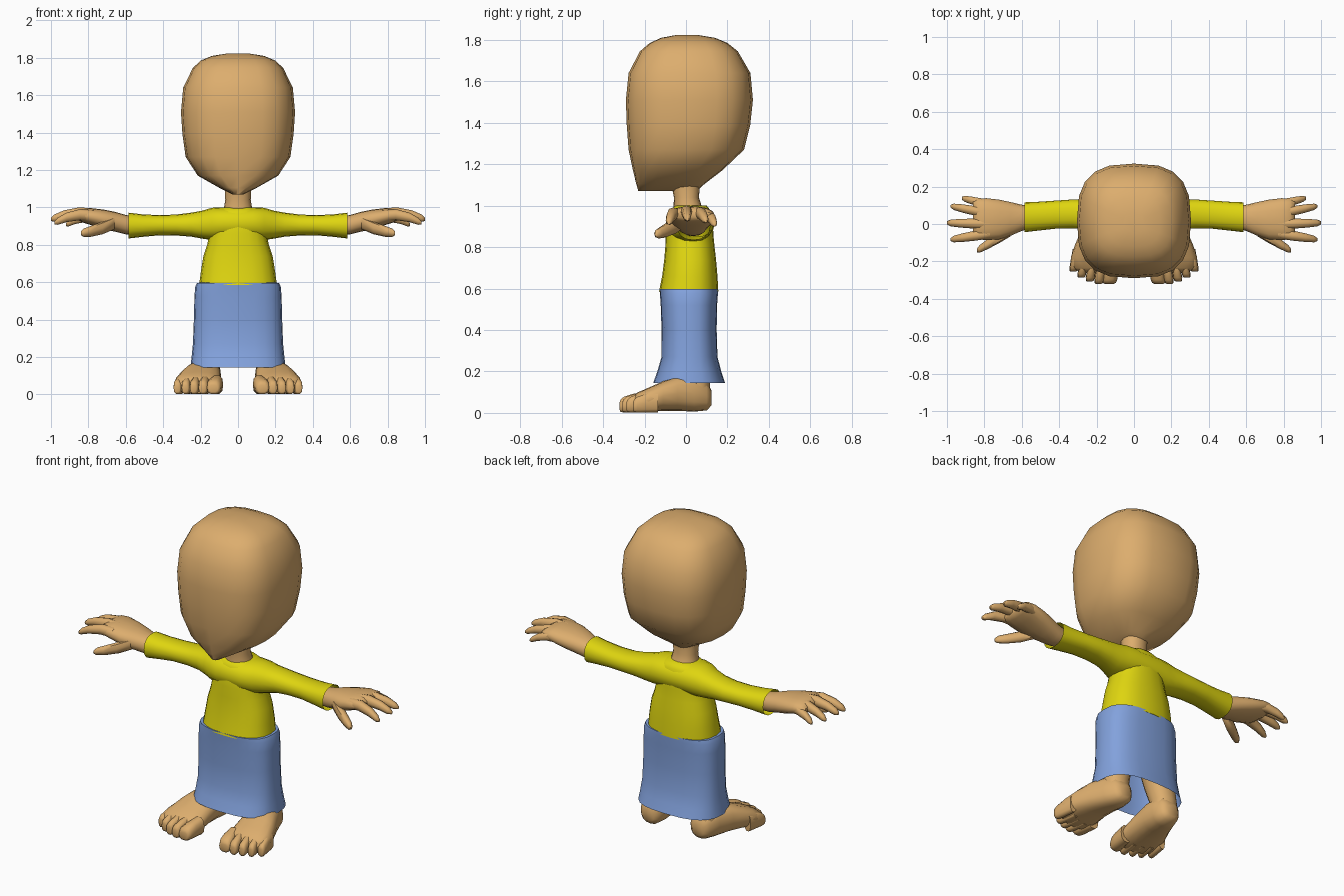
import bpy, bmesh, math


def material(name, rgb):
    m = bpy.data.materials.new(name)
    m.diffuse_color = (*rgb, 1)
    return m


SKIN = material("skin tan", (0.72, 0.42, 0.155))
YELLOW = material("shirt yellow", (0.74, 0.67, 0.005))
BLUE = material("skirt blue", (0.225, 0.36, 0.72))


def ring_points(t, cu, cv, ru, rv, axis, n, power):
    """Rounded-square ring around a point, in the plane across the axis."""
    pts = []
    for i in range(n):
        a = 2 * math.pi * i / n
        c, s = math.cos(a), math.sin(a)
        u = cu + ru * math.copysign(abs(c) ** (2 / power), c)
        v = cv + rv * math.copysign(abs(s) ** (2 / power), s)
        pts.append({"x": (t, u, v), "y": (u, t, v), "z": (u, v, t)}[axis])
    return pts


def loft(name, lofts, mat, axis, n=16, power=2.3, caps=(True, True), mirror=False):
    """Skin one or more stacks of rings (t, cu, cv, ru, rv) into an object."""
    bm = bmesh.new()
    for rings in lofts:
        loops = [[bm.verts.new(p) for p in ring_points(*r, axis, n, power)] for r in rings]
        for a, b in zip(loops, loops[1:]):
            for i in range(n):
                j = (i + 1) % n
                bm.faces.new((a[i], a[j], b[j], b[i]))
        if caps[0]:
            bm.faces.new(loops[0])
        if caps[1]:
            bm.faces.new(loops[-1])
    bmesh.ops.recalc_face_normals(bm, faces=bm.faces)
    me = bpy.data.meshes.new(name)
    bm.to_mesh(me)
    bm.free()
    me.materials.append(mat)
    ob = bpy.data.objects.new(name, me)
    bpy.context.collection.objects.link(ob)
    bpy.ops.object.select_all(action="DESELECT")
    ob.select_set(True)
    bpy.context.view_layer.objects.active = ob
    bpy.ops.object.shade_smooth_by_angle(angle=math.radians(60))
    if mirror:
        m = ob.modifiers.new("mirror", "MIRROR")
        m.use_mirror_merge = False
    return ob


def span(z, hx, front, back):
    """Upright ring given by half width, front y and back y."""
    return (z, 0, (front + back) / 2, hx, (back - front) / 2)


# Head: narrow chin, broad rounded-square skull
loft("head", [[
    span(1.07, 0.03, -0.23, 0.05), span(1.105, 0.10, -0.24, 0.09),
    span(1.17, 0.215, -0.256, 0.175), span(1.27, 0.28, -0.277, 0.28),
    span(1.39, 0.297, -0.286, 0.31), span(1.51, 0.305, -0.29, 0.323),
    span(1.64, 0.293, -0.277, 0.311), span(1.745, 0.242, -0.222, 0.25),
    span(1.785, 0.20, -0.175, 0.20), span(1.81, 0.14, -0.12, 0.14),
    span(1.823, 0.06, -0.05, 0.06)]], SKIN, "z", n=20, power=2.8)

# Neck
loft("neck", [[span(0.96, 0.085, -0.06, 0.09), span(1.0, 0.075, -0.06, 0.075),
               span(1.04, 0.068, -0.058, 0.062), span(1.12, 0.072, -0.075, 0.07)]],
     SKIN, "z", power=2.2)

# Shirt: body and one tube for both sleeves
loft("shirt_body", [[
    span(0.585, 0.208, -0.13, 0.156), span(0.66, 0.198, -0.115, 0.152),
    span(0.74, 0.185, -0.105, 0.145), span(0.80, 0.165, -0.10, 0.138),
    span(0.86, 0.152, -0.098, 0.132), span(0.93, 0.15, -0.09, 0.13),
    span(0.975, 0.13, -0.075, 0.12), span(1.0, 0.085, -0.055, 0.10)]],
    YELLOW, "z", n=20, power=2.4)
half = [(0.08, 0.02, 0.915, 0.118, 0.086), (0.14, 0.028, 0.912, 0.105, 0.086),
        (0.19, 0.04, 0.908, 0.09, 0.075), (0.25, 0.05, 0.908, 0.08, 0.064),
        (0.33, 0.054, 0.906, 0.077, 0.056), (0.42, 0.05, 0.905, 0.075, 0.054),
        (0.51, 0.042, 0.903, 0.077, 0.060), (0.585, 0.036, 0.903, 0.08, 0.069)]
loft("shirt_sleeves", [[(-r[0], *r[1:]) for r in reversed(half)] + half],
     YELLOW, "x", caps=(False, False))

# Skirt: open tube flaring at the hem
loft("skirt", [[
    span(0.145, 0.255, -0.158, 0.188), span(0.20, 0.248, -0.138, 0.17),
    span(0.27, 0.241, -0.118, 0.152), span(0.40, 0.236, -0.118, 0.148),
    span(0.52, 0.233, -0.122, 0.15), span(0.575, 0.229, -0.126, 0.154),
    span(0.597, 0.219, -0.128, 0.154), span(0.598, 0.19, -0.10, 0.13)]],
    BLUE, "z", n=24, power=2.7, caps=(False, False))

# Palms from wrist to knuckles
loft("palm", [[
    (0.56, 0.035, 0.903, 0.06, 0.05), (0.60, 0.033, 0.908, 0.07, 0.052),
    (0.66, 0.027, 0.924, 0.09, 0.053), (0.72, 0.024, 0.937, 0.106, 0.052),
    (0.79, 0.026, 0.952, 0.112, 0.045), (0.835, 0.026, 0.957, 0.108, 0.036),
    (0.86, 0.026, 0.957, 0.095, 0.02)]], SKIN, "x", mirror=True)


def digit(base, tip, r, arch):
    """Tapering, drooping finger between two points."""
    rings = []
    for f, k in ((0, 1), (0.35, 1), (0.7, 0.85), (0.92, 0.65), (1, 0.3)):
        p = [a + (b - a) * f for a, b in zip(base, tip)]
        rings.append((p[0], p[1], p[2] + arch * math.sin(math.pi * f), r * k, r * k * 1.1))
    return rings


# Fingers and thumb
loft("fingers", [
    digit((0.77, -0.050, 0.955), (0.98, -0.083, 0.918), 0.027, 0.022),
    digit((0.77, 0.000, 0.965), (1.00, 0.006, 0.936), 0.027, 0.018),
    digit((0.77, 0.055, 0.960), (0.98, 0.095, 0.926), 0.026, 0.018),
    digit((0.76, 0.100, 0.945), (0.92, 0.138, 0.908), 0.024, 0.018),
    digit((0.66, -0.035, 0.918), (0.84, -0.142, 0.862), 0.031, -0.008)],
    SKIN, "x", n=8, power=2.4, mirror=True)

# Legs rising inside the skirt
loft("leg", [[(0.06, 0.165, 0.05, 0.07, 0.065), (0.15, 0.165, 0.045, 0.07, 0.07),
              (0.25, 0.15, 0.03, 0.08, 0.08), (0.40, 0.125, 0.015, 0.09, 0.09)]],
     SKIN, "z", n=12, mirror=True)


def foot_ring(y, inner, outer, bottom, top):
    return (y, (inner + outer) / 2, (bottom + top) / 2,
            (outer - inner) / 2, (top - bottom) / 2)


# Feet turned slightly outward
loft("foot", [[
    foot_ring(0.122, 0.125, 0.20, 0.035, 0.11), foot_ring(0.10, 0.10, 0.225, 0.012, 0.15),
    foot_ring(0.04, 0.09, 0.25, 0.006, 0.18), foot_ring(-0.04, 0.09, 0.285, 0.01, 0.178),
    foot_ring(-0.11, 0.09, 0.315, 0.01, 0.153), foot_ring(-0.18, 0.09, 0.338, 0.004, 0.122),
    foot_ring(-0.235, 0.095, 0.335, 0.002, 0.098), foot_ring(-0.26, 0.11, 0.28, 0.005, 0.075)]],
    SKIN, "y", power=2.5, mirror=True)

# Toes, from the big toe outward
toes = []
for x, tip, r in ((0.132, -0.32, 0.039), (0.189, -0.32, 0.026), (0.237, -0.307, 0.024),
                  (0.282, -0.287, 0.023), (0.325, -0.255, 0.023)):
    toes.append([(tip + d, x - d * 0.15, h, r * k, h * j) for d, h, k, j in (
        (0.12, 0.052, 0.9, 0.98), (0.06, 0.047, 1, 0.98),
        (0.02, 0.040, 1, 0.98), (0.004, 0.034, 0.85, 0.9), (0, 0.032, 0.6, 0.6))])
loft("toes", toes, SKIN, "y", n=10, power=2.6, mirror=True)
